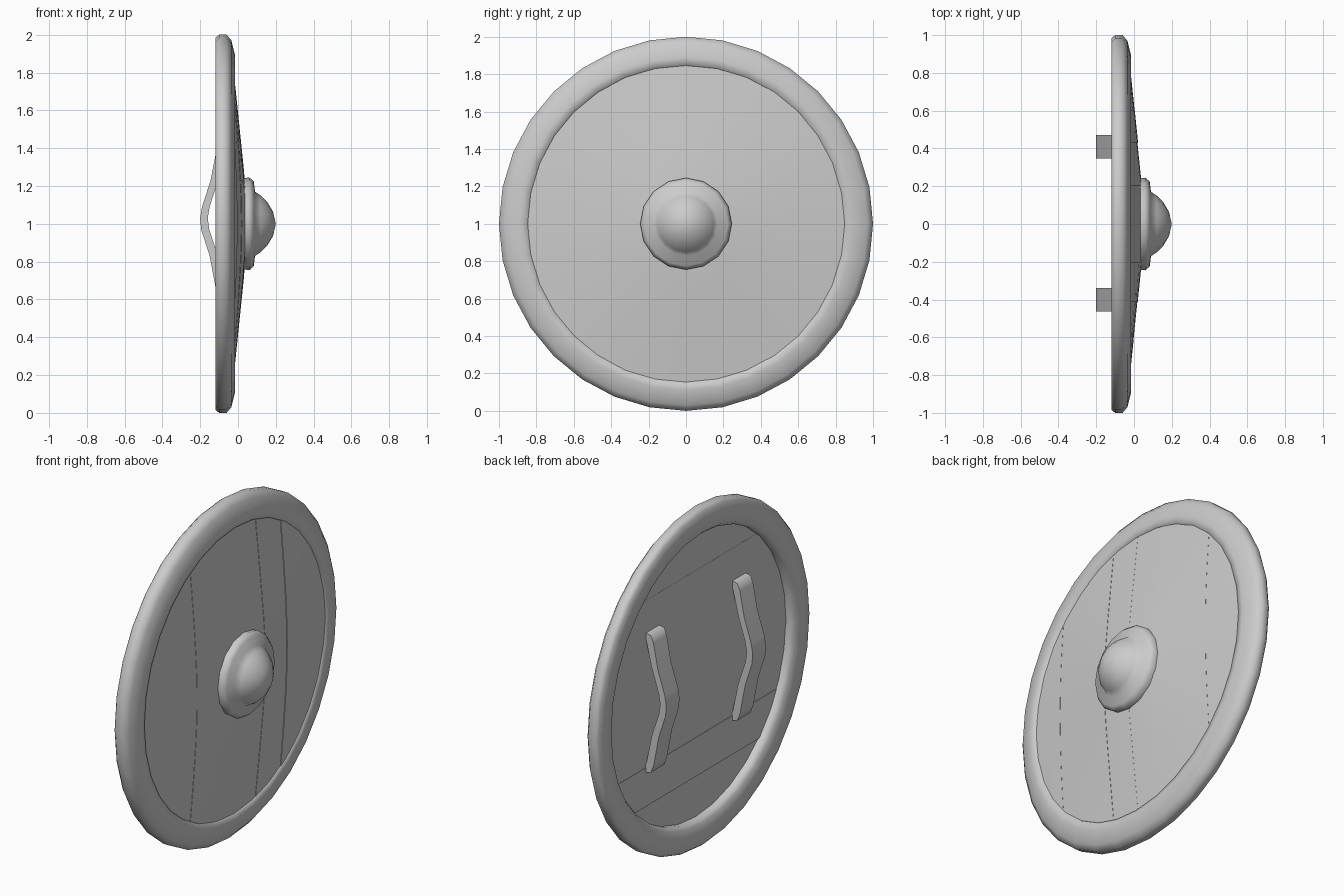
import bpy, bmesh, math, random

if "Cube" in bpy.data.objects:
    bpy.data.objects.remove(bpy.data.objects["Cube"])

random.seed(4)


def finish(name, bm, angle=50):
    bmesh.ops.recalc_face_normals(bm, faces=bm.faces)
    mesh = bpy.data.meshes.new(name)
    bm.to_mesh(mesh)
    bm.free()
    obj = bpy.data.objects.new(name, mesh)
    bpy.context.collection.objects.link(obj)
    bpy.ops.object.select_all(action='DESELECT')
    obj.select_set(True)
    bpy.context.view_layer.objects.active = obj
    bpy.ops.object.shade_smooth_by_angle(angle=math.radians(angle))
    return obj


def lathe(name, profile, sides, closed, angle=80):
    """Revolve (x, radius) points around the shield axis (x axis at z = 1)."""
    bm = bmesh.new()
    rings = []
    for x, r in profile:
        rings.append([bm.verts.new((x, r * math.cos(2 * math.pi * i / sides),
                                    1 + r * math.sin(2 * math.pi * i / sides)))
                      for i in range(sides)])
    pairs = list(zip(rings, rings[1:]))
    if closed:
        pairs.append((rings[-1], rings[0]))
    for a, b in pairs:
        for i in range(sides):
            j = (i + 1) % sides
            bm.faces.new((a[i], a[j], b[j], b[i]))
    bmesh.ops.remove_doubles(bm, verts=bm.verts, dist=1e-5)
    return finish(name, bm, angle)


# Rim: heavy ring, flat behind, rounded in front
lathe("rim", [(-0.113, 0.86), (-0.12, 0.92), (-0.118, 0.985), (-0.10, 1.0),
              (-0.06, 1.0), (-0.035, 0.97), (-0.015, 0.89), (-0.018, 0.85),
              (-0.04, 0.84), (-0.09, 0.84)], 32, True)

# Boss: flange with a dome
lathe("boss", [(0.02, 0.24), (0.06, 0.245), (0.083, 0.225), (0.09, 0.17),
               (0.12, 0.15), (0.155, 0.115), (0.185, 0.065), (0.2, 0.0)],
      16, False)


def front_x(u, v):
    r = min(math.hypot(u, v), 0.87)
    return 0.045 - 0.069 * max(0, r - 0.18) / 0.67


def back_x(u, v):
    return -0.04


def plank(name, u0, u1, surface, lift, thick, level=False, rows=12, cols=3):
    """Board between u0 and u1, clipped to a circle; upright, or level if asked."""
    bm = bmesh.new()
    front, back = [], []
    for c in range(cols + 1):
        u = u0 + (u1 - u0) * c / cols
        half = math.sqrt(max(0.86 ** 2 - u * u, 0.0004))
        f, b = [], []
        for r in range(rows + 1):
            v = half * (2 * r / rows - 1)
            x = surface(u, v) + lift
            y, z = (v, u) if level else (u, v)
            f.append(bm.verts.new((x, y, 1 + z)))
            b.append(bm.verts.new((x - thick, y, 1 + z)))
        front.append(f)
        back.append(b)
    for g in (front, back):
        for c in range(cols):
            for r in range(rows):
                bm.faces.new((g[c][r], g[c + 1][r], g[c + 1][r + 1], g[c][r + 1]))
    for c in (0, cols):
        for r in range(rows):
            bm.faces.new((front[c][r], front[c][r + 1], back[c][r + 1], back[c][r]))
    for r in (0, rows):
        for c in range(cols):
            bm.faces.new((front[c][r], front[c + 1][r], back[c + 1][r], back[c][r]))
    finish(name, bm)


# Front planks: upright boards following a shallow cone
seams = [-0.855, -0.62, -0.41, -0.2, 0.0, 0.2, 0.43, 0.6, 0.855]
for i, (a, b) in enumerate(zip(seams, seams[1:])):
    plank(f"front_plank_{i + 1}", a, b, front_x, random.uniform(-0.004, 0.003), 0.018)

# Back planks: level boards behind them
seams = [-0.855, -0.6, -0.37, -0.02, 0.2, 0.42, 0.62, 0.855]
for i, (a, b) in enumerate(zip(seams, seams[1:])):
    plank(f"back_plank_{i + 1}", a, b, back_x, random.uniform(-0.004, 0.004), 0.025, True)

# Handles: bent straps on the back, given as (outer x, inner x, z)
STRAP = [(-0.06, -0.05, 0.60), (-0.10, -0.05, 0.61), (-0.118, -0.07, 0.66),
         (-0.15, -0.105, 0.83), (-0.195, -0.152, 0.97), (-0.20, -0.16, 1.03),
         (-0.19, -0.15, 1.09), (-0.145, -0.105, 1.23), (-0.116, -0.07, 1.38),
         (-0.10, -0.05, 1.42), (-0.06, -0.05, 1.43)]


def handle(name, y, half=0.062):
    bm = bmesh.new()
    rings = [[bm.verts.new(p) for p in ((o, y - half, z), (o, y + half, z),
                                        (i, y + half, z), (i, y - half, z))]
             for o, i, z in STRAP]
    for a, b in zip(rings, rings[1:]):
        for k in range(4):
            bm.faces.new((a[k], a[(k + 1) % 4], b[(k + 1) % 4], b[k]))
    bm.faces.new(rings[0])
    bm.faces.new(rings[-1])
    finish(name, bm, 80)


handle("left_handle", -0.4)
handle("right_handle", 0.408)
